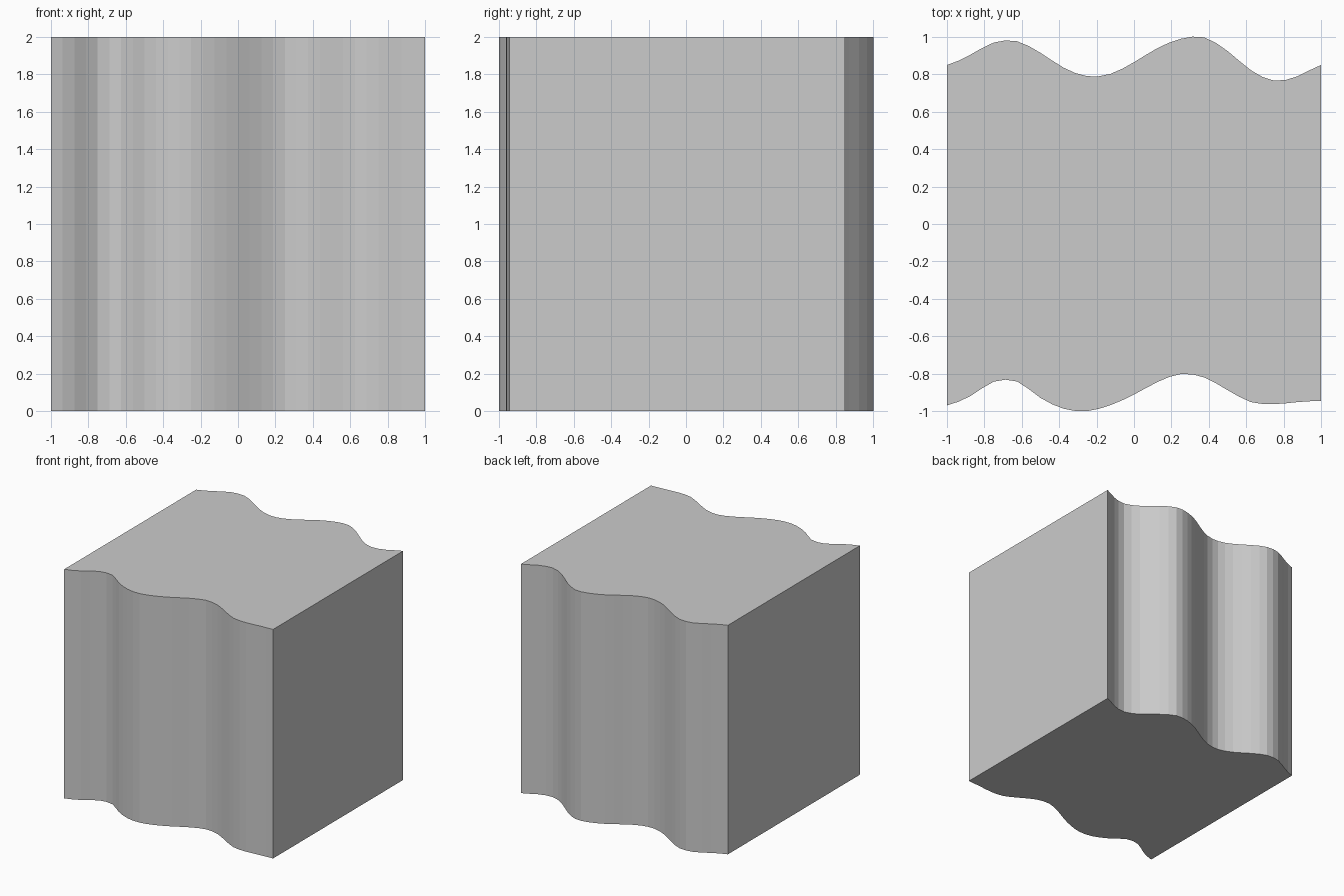
import bpy, bmesh

if "Cube" in bpy.data.objects:
    bpy.data.objects.remove(bpy.data.objects["Cube"])

# Wavy edge heights, sampled every 0.125 along x from -1 to 1
BACK = [.85, .905, .97, .977, .915, .835, .79, .803, .865,
        .94, .99, .998, .925, .822, .766, .79, .85]
FRONT = [-.97, -.92, -.843, -.842, -.93, -.988, -1.0, -.968, -.912,
         -.845, -.802, -.82, -.888, -.952, -.963, -.952, -.945]


def wave(ys):
    """Points along the edge, with a smooth midpoint added between samples."""
    pts = []
    last = len(ys) - 1
    for i, y in enumerate(ys):
        x = -1 + i * 0.125
        pts.append((x, y))
        if i < last:
            before, after = ys[max(i - 1, 0)], ys[min(i + 2, last)]
            mid = (9 * (y + ys[i + 1]) - before - after) / 16
            pts.append((x + 0.0625, mid))
    return pts


# Block: closed wavy outline extruded straight up
bm = bmesh.new()
outline = wave(FRONT) + wave(BACK)[::-1]
base = bm.faces.new([bm.verts.new((x, y, 0)) for x, y in outline])
top = bmesh.ops.extrude_face_region(bm, geom=[base], use_keep_orig=True)
bmesh.ops.translate(bm, vec=(0, 0, 2),
                    verts=[g for g in top["geom"] if isinstance(g, bmesh.types.BMVert)])
bmesh.ops.recalc_face_normals(bm, faces=bm.faces)

mesh = bpy.data.meshes.new("wavy_block")
bm.to_mesh(mesh)
bm.free()
bpy.context.collection.objects.link(bpy.data.objects.new("wavy_block", mesh))
